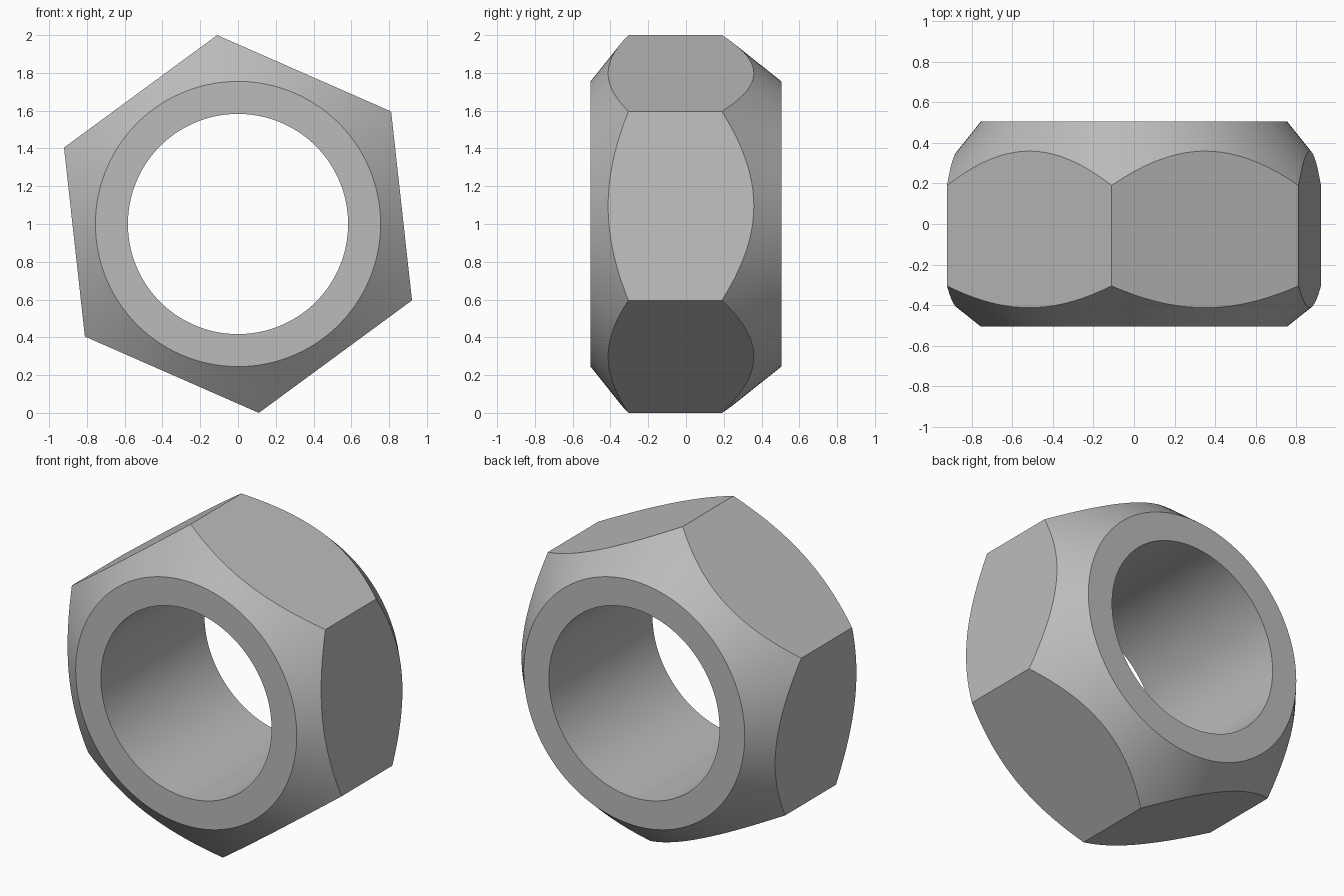
import bpy, bmesh, math

if "Cube" in bpy.data.objects:
    bpy.data.objects.remove(bpy.data.objects["Cube"])

SIDES, PER_SIDE = 6, 20            # hexagon, subdivisions per flat
N = SIDES * PER_SIDE
START = math.radians(96.3)         # angle of one hexagon corner
CORNER_R, FACE_R, BORE_R = 1.006, 0.755, 0.583
HALF_DEPTH, CENTRE_Z = 0.505, 1.0
FRONT_CORNER_Y, BACK_CORNER_Y = -0.305, 0.19   # where chamfers meet the corners


def hex_radius(i):
    """Distance from the axis to the hexagon outline at step i."""
    a = (i % PER_SIDE) * (2 * math.pi / N) - math.pi / SIDES
    return CORNER_R * math.cos(math.pi / SIDES) / math.cos(a)


def cone_y(r, face_y, corner_y):
    """Depth of the conical chamfer at radius r."""
    return face_y + (corner_y - face_y) * (r - FACE_R) / (CORNER_R - FACE_R)


# closed cross-section, from front bore edge round the outside to back bore edge
PROFILE = [
    lambda i: (BORE_R, -HALF_DEPTH),
    lambda i: (FACE_R, -HALF_DEPTH),
    lambda i: (hex_radius(i), cone_y(hex_radius(i), -HALF_DEPTH, FRONT_CORNER_Y)),
    lambda i: (hex_radius(i), cone_y(hex_radius(i), HALF_DEPTH, BACK_CORNER_Y)),
    lambda i: (FACE_R, HALF_DEPTH),
    lambda i: (BORE_R, HALF_DEPTH),
]

bm = bmesh.new()
rings = []
for point in PROFILE:
    ring = []
    for i in range(N):
        a = START + 2 * math.pi * i / N
        r, y = point(i)
        ring.append(bm.verts.new((r * math.cos(a), y, CENTRE_Z + r * math.sin(a))))
    rings.append(ring)

# skin neighbouring rings; the last pair closes the bore
for ring, nxt in zip(rings, rings[1:] + rings[:1]):
    for i in range(N):
        j = (i + 1) % N
        bm.faces.new((ring[i], ring[j], nxt[j], nxt[i]))
bmesh.ops.recalc_face_normals(bm, faces=bm.faces)

mesh = bpy.data.meshes.new("hex_nut")
bm.to_mesh(mesh)
bm.free()
steel = bpy.data.materials.new("steel grey")
steel.diffuse_color = (0.5, 0.5, 0.5, 1)
steel.use_nodes = True
steel.node_tree.nodes["Principled BSDF"].inputs["Base Color"].default_value = steel.diffuse_color
mesh.materials.append(steel)

nut = bpy.data.objects.new("hex_nut", mesh)
bpy.context.collection.objects.link(nut)
bpy.context.view_layer.objects.active = nut
nut.select_set(True)
bpy.ops.object.shade_smooth_by_angle(angle=math.radians(30))
